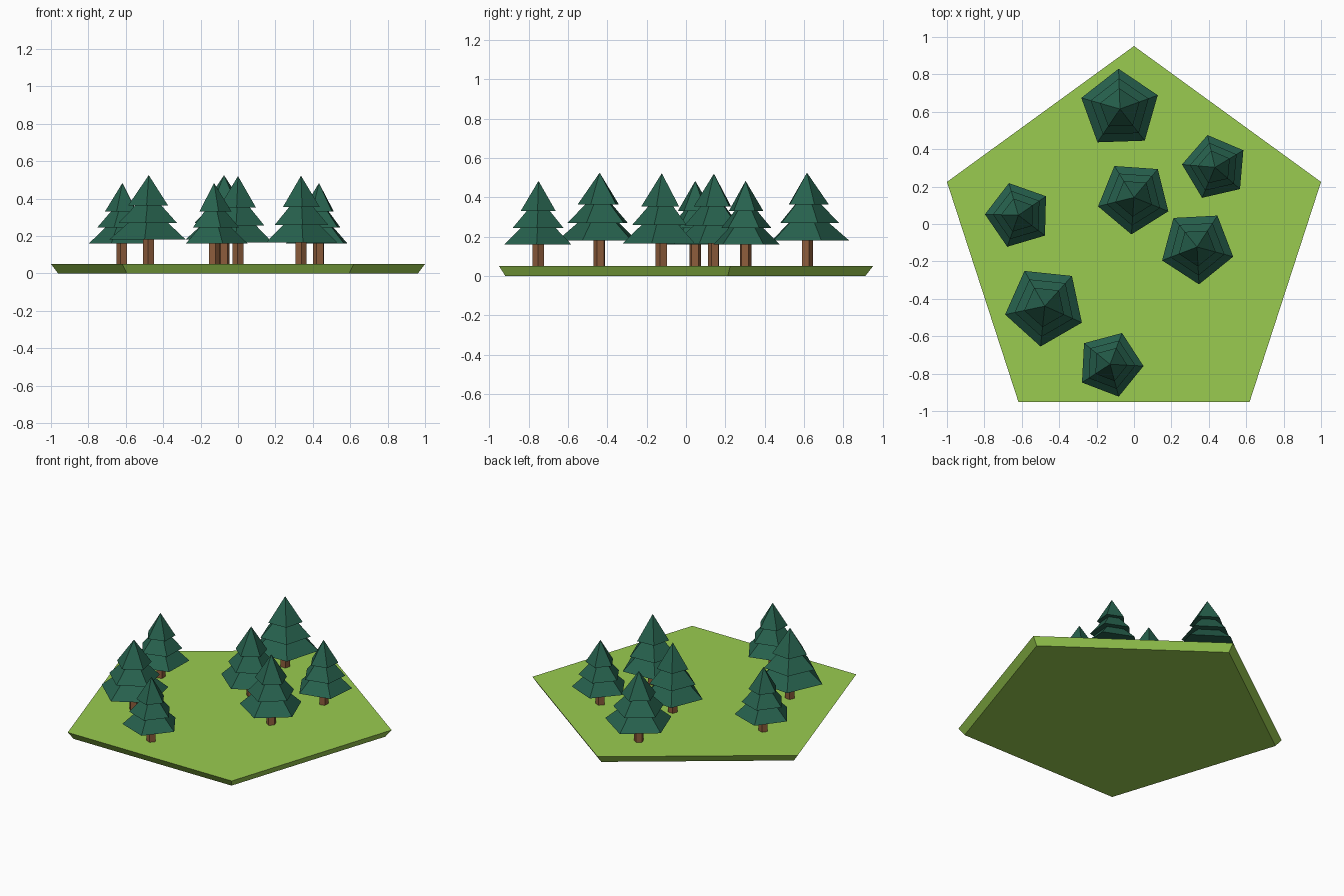
import bpy
from math import sin, cos, pi, radians

if "Cube" in bpy.data.objects:
    bpy.data.objects.remove(bpy.data.objects["Cube"])


def material(name, rgb):
    m = bpy.data.materials.new(name)
    m.diffuse_color = (*rgb, 1)
    m.use_nodes = True
    m.node_tree.nodes["Principled BSDF"].inputs["Base Color"].default_value = m.diffuse_color
    return m


GRASS = material("grass", (0.32, 0.60, 0.08))
NEEDLES = material("needles", (0.02, 0.12, 0.075))
BARK = material("bark", (0.27, 0.11, 0.045))


def lathe(name, profile, loc, angle, mat, tip=None, sides=5):
    """Five-sided solid from stacked (radius, height) rings; optional pointed tip."""
    verts, faces = [], []
    for r, z in profile:
        for i in range(sides):
            a = radians(angle) + 2 * pi * i / sides
            verts.append((r * cos(a), r * sin(a), z))
    for k in range(len(profile) - 1):
        for i in range(sides):
            j = (i + 1) % sides
            a, b = k * sides, (k + 1) * sides
            faces.append((a + i, a + j, b + j, b + i))
    last = (len(profile) - 1) * sides
    faces.append(tuple(reversed(range(sides))))
    if tip is None:
        faces.append(tuple(range(last, last + sides)))
    else:
        verts.append((0, 0, tip))
        faces += [(last + i, last + (i + 1) % sides, len(verts) - 1) for i in range(sides)]
    mesh = bpy.data.meshes.new(name)
    mesh.from_pydata(verts, [], faces)
    mesh.materials.append(mat)
    ob = bpy.data.objects.new(name, mesh)
    ob.location = loc
    bpy.context.collection.objects.link(ob)
    return ob


# Pentagonal ground slab, flaring toward the top
TOP = 0.05
lathe("ground", [(1.012, 0), (1.0515, TOP)], (0, -0.1, 0), 90, GRASS)


def tree(n, x, y, r, angle, low, high):
    h = high - low
    # Trunk
    lathe(f"trunk_{n}", [(0.031, TOP), (0.031, low + 0.02)], (x, y, 0), angle, BARK)
    # Three-tiered canopy with flat overhangs
    tiers = [(1.0, 0), (0.52, 0.26), (0.76, 0.26), (0.34, 0.53), (0.52, 0.53)]
    lathe(f"canopy_{n}", [(r * a, low + h * b) for a, b in tiers],
          (x, y, 0), angle, NEEDLES, tip=high)


# x, y, canopy radius, rotation, canopy bottom, apex
trees = [
    (-0.075, 0.615, 0.215, 20, 0.18, 0.525),
    (0.433, 0.303, 0.177, 31, 0.16, 0.483),
    (0.0, 0.142, 0.198, 50, 0.165, 0.52),
    (0.337, -0.123, 0.2, 57, 0.165, 0.522),
    (-0.618, 0.047, 0.179, 34.5, 0.16, 0.483),
    (-0.477, -0.439, 0.217, 48, 0.18, 0.525),
    (-0.128, -0.75, 0.179, -3, 0.16, 0.483),
]
for n, t in enumerate(trees, 1):
    tree(n, *t)
